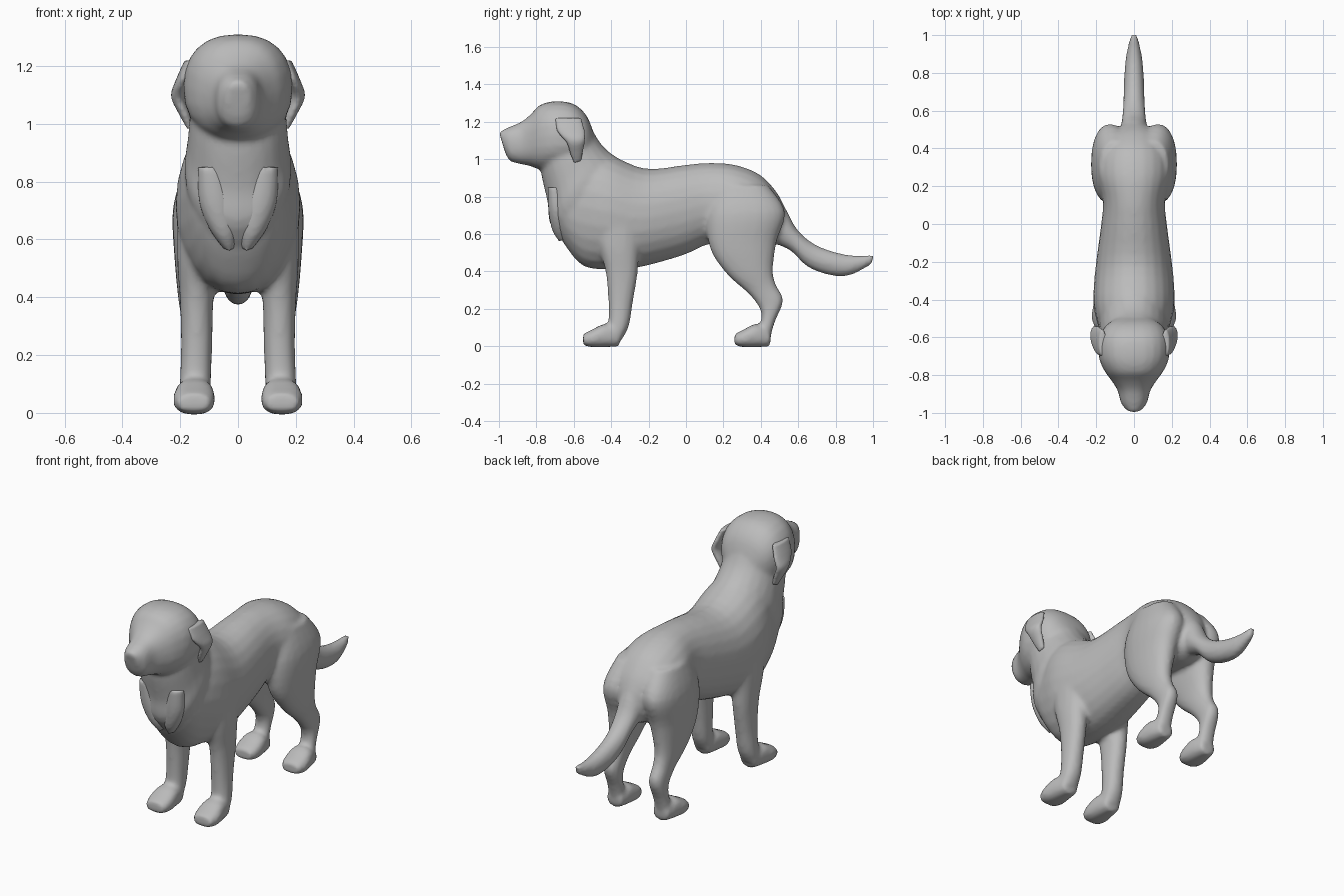
import bpy, bmesh, math
from mathutils import Vector

default = bpy.data.objects.get("Cube")
if default:
    bpy.data.objects.remove(default, do_unlink=True)

coat = bpy.data.materials.new("grey_coat")
coat.use_nodes = True
grey = (0.5, 0.5, 0.5, 1)
coat.diffuse_color = grey
coat.node_tree.nodes["Principled BSDF"].inputs["Base Color"].default_value = grey
coat.node_tree.nodes["Principled BSDF"].inputs["Roughness"].default_value = 0.8

SIDES = 24
STEPS = 4


def spline(a, b, c, d, t):
    """Catmull-Rom blend between sections b and c."""
    return (2 * b + (c - a) * t + (2 * a - 5 * b + 4 * c - d) * t ** 2
            + (3 * b - a - 3 * c + d) * t ** 3) / 2


def refine(sections):
    rows = [Vector(s) for s in sections]
    out = []
    for i in range(len(rows) - 1):
        before, after = rows[max(i - 1, 0)], rows[min(i + 2, len(rows) - 1)]
        for k in range(STEPS):
            out.append(spline(before, rows[i], rows[i + 1], after, k / STEPS))
    return out + [rows[-1]]


def power(value, square):
    return math.copysign(abs(value) ** square, value)


def loft(bm, sections, side=1, square=0.9):
    """Skin of ellipses; section = upper y, z, lower y, z, centre x, half width."""
    rings = []
    for ya, za, yb, zb, x, w in refine(sections):
        ring = []
        for j in range(SIDES):
            a = math.tau * j / SIDES
            c, s = power(math.cos(a), square), power(math.sin(a), square)
            ring.append(bm.verts.new((side * (x + max(w, 0.005) * s),
                                      (ya + yb + (ya - yb) * c) / 2,
                                      (za + zb + (za - zb) * c) / 2)))
        rings.append(ring)
    for r, q in zip(rings, rings[1:]):
        for j in range(SIDES):
            k = (j + 1) % SIDES
            bm.faces.new((r[j], r[k], q[k], q[j]))
    bm.faces.new(rings[0])
    bm.faces.new(rings[-1])


def make(name, lofts, voxel, rounds):
    """Fuses several lofts into one smooth skin."""
    bm = bmesh.new()
    for sections, side, square in lofts:
        loft(bm, sections, side, square)
    bmesh.ops.recalc_face_normals(bm, faces=bm.faces)
    mesh = bpy.data.meshes.new(name)
    bm.to_mesh(mesh)
    bm.free()
    mesh.materials.append(coat)
    obj = bpy.data.objects.new(name, mesh)
    bpy.context.collection.objects.link(obj)
    fuse = obj.modifiers.new("fuse", 'REMESH')
    fuse.mode = 'VOXEL'
    fuse.voxel_size = voxel
    fuse.use_smooth_shade = True
    soften = obj.modifiers.new("soften", 'SMOOTH')
    soften.factor = 0.5
    soften.iterations = rounds
    return obj


# Torso from chest to rump
torso = [
    (-.72, .86, -.69, .62, 0, .09),
    (-.66, .98, -.64, .53, 0, .15),
    (-.56, 1.06, -.55, .43, 0, .185),
    (-.42, 1.03, -.42, .41, 0, .215),
    (-.22, .95, -.26, .42, 0, .205),
    (0, .97, -.02, .485, 0, .175),
    (.12, .98, .12, .545, 0, .165),
    (.26, .97, .24, .54, 0, .195),
    (.39, .92, .33, .53, 0, .19),
    (.48, .83, .42, .53, 0, .15),
    (.53, .74, .49, .55, 0, .08),
]
# Neck rising from the shoulders, with the ruff under the throat
neck = [
    (-.3, .97, -.6, .5, 0, .16),
    (-.4, 1.03, -.72, .64, 0, .185),
    (-.46, 1.09, -.74, .77, 0, .175),
    (-.51, 1.17, -.77, .9, 0, .165),
    (-.58, 1.24, -.78, .99, 0, .15),
]
# Head from the back of the skull to the nose
head = [
    (-.49, 1.13, -.52, .98, 0, .1),
    (-.53, 1.23, -.56, .96, 0, .155),
    (-.6, 1.295, -.63, .95, 0, .185),
    (-.7, 1.31, -.72, .945, 0, .185),
    (-.78, 1.29, -.78, .945, 0, .155),
    (-.83, 1.24, -.84, .965, 0, .115),
    (-.88, 1.2, -.89, .975, 0, .085),
    (-.95, 1.17, -.94, .99, 0, .07),
    (-1, 1.145, -.965, 1.03, 0, .04),
]
# Tail sweeping down and levelling out
tail = [
    (.44, .84, .4, .58, 0, .07),
    (.53, .74, .47, .55, 0, .07),
    (.59, .63, .56, .51, 0, .062),
    (.68, .55, .65, .425, 0, .056),
    (.79, .505, .77, .38, 0, .052),
    (.9, .485, .88, .38, 0, .042),
    (1.005, .49, .995, .44, 0, .018),
]
front_leg = [
    (-.5, .74, -.22, .68, .13, .08),
    (-.47, .55, -.25, .5, .14, .07),
    (-.43, .4, -.26, .38, .143, .058),
    (-.415, .25, -.285, .23, .143, .054),
    (-.415, .13, -.305, .11, .147, .054),
    (-.43, .07, -.34, .04, .15, .056),
]
front_paw = [
    (-.35, .1, -.355, 0, .148, .05),
    (-.43, .12, -.43, -.005, .15, .066),
    (-.5, .09, -.5, -.005, .152, .072),
    (-.55, .065, -.55, .005, .152, .055),
]
hind_leg = [
    (.16, .86, .44, .86, .1, .08),
    (.11, .7, .53, .72, .125, .1),
    (.13, .52, .485, .56, .135, .085),
    (.22, .385, .465, .41, .145, .062),
    (.335, .28, .48, .33, .145, .048),
    (.395, .2, .52, .245, .145, .045),
    (.4, .13, .475, .13, .147, .045),
    (.36, .05, .45, .04, .15, .05),
]
hind_paw = [(y + .81, z, v + .81, u, x, w) for y, z, v, u, x, w in front_paw]
hind_paw[0] = (.455, .08, .45, 0, .148, .045)

lofts = [(torso, 1, .95), (neck, 1, .95), (head, 1, .85), (tail, 1, 1)]
for side in (-1, 1):
    lofts += [(front_leg, side, .9), (front_paw, side, .8),
              (hind_leg, side, .9), (hind_paw, side, .8)]
make("dog_body", lofts, .013, 5)

# Short folded ears on the sides of the head
ear = [
    (-.56, 1.22, -.7, 1.22, .165, .02),
    (-.54, 1.15, -.69, 1.15, .192, .024),
    (-.54, 1.1, -.64, 1.09, .208, .024),
    (-.55, 1.04, -.62, 1.03, .185, .02),
    (-.56, .99, -.6, .98, .165, .012),
]
for name, side in (("ear_left", 1), ("ear_right", -1)):
    make(name, [(ear, side, 1)], .008, 2)

# Pointed tufts of fur hanging from the chest and over the breastbone
for name, side in (("chest_tuft_left", 1), ("chest_tuft_right", -1)):
    tuft = [
        (-.66, .85, -.74, .85, .09, .05),
        (-.64, .74, -.735, .72, .075, .06),
        (-.62, .66, -.715, .62, .05, .05),
        (-.6, .58, -.68, .56, .03, .02),
    ]
    make(name, [(tuft, side, 1)], .01, 3)
